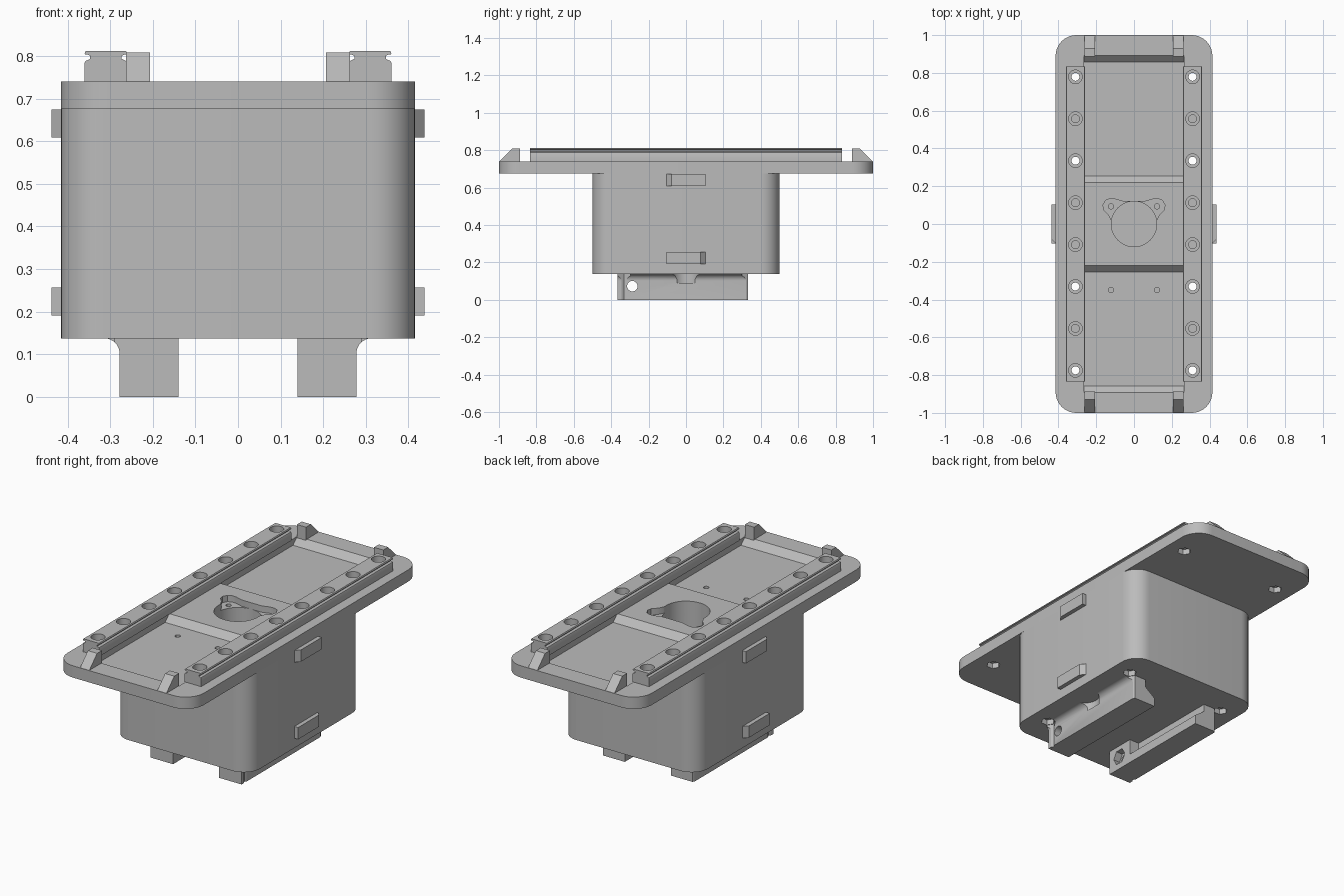
import bpy, bmesh, math
from mathutils import Vector

cube = bpy.data.objects.get("Cube")
if cube:
    bpy.data.objects.remove(cube, do_unlink=True)

grey = bpy.data.materials.new("plain_grey")
grey.use_nodes = True
grey.diffuse_color = (0.5, 0.5, 0.5, 1)
grey.node_tree.nodes["Principled BSDF"].inputs["Base Color"].default_value = (0.5, 0.5, 0.5, 1)

TOP, UNDER, FLOOR = 0.74, 0.675, 0.137
BOLT_X = 0.31


def prism(name, pts, axis, lo, hi, side=1):
    """Extrude a closed outline along an axis; side=-1 mirrors it in x."""
    place = {"x": lambda a, b, t: (t, a, b),
             "y": lambda a, b, t: (a, t, b),
             "z": lambda a, b, t: (a, b, t)}[axis]
    bm = bmesh.new()
    rings = []
    for t in (lo, hi):
        ring = []
        for a, b in pts:
            x, y, z = place(a, b, t)
            ring.append(bm.verts.new((x * side, y, z)))
        rings.append(ring)
        bm.faces.new(ring)
    n = len(pts)
    for i in range(n):
        j = (i + 1) % n
        bm.faces.new((rings[0][i], rings[0][j], rings[1][j], rings[1][i]))
    bmesh.ops.recalc_face_normals(bm, faces=bm.faces)
    mesh = bpy.data.meshes.new(name)
    bm.to_mesh(mesh)
    bm.free()
    mesh.materials.append(grey)
    obj = bpy.data.objects.new(name, mesh)
    bpy.context.collection.objects.link(obj)
    return obj


def circle(a, b, r, n=24):
    return [(a + r * math.cos(2 * math.pi * i / n),
             b + r * math.sin(2 * math.pi * i / n)) for i in range(n)]


def rounded(w, h, r, n=10):
    pts = []
    for k, (sx, sy) in enumerate(((1, 1), (-1, 1), (-1, -1), (1, -1))):
        for i in range(n + 1):
            ang = math.pi / 2 * (k + i / n)
            pts.append((sx * (w - r) + r * math.cos(ang), sy * (h - r) + r * math.sin(ang)))
    return pts


def cut(obj, cutters):
    """Subtract outlines (each a tuple of prism arguments) and bake the result."""
    tools = [prism("cutter", *c) for c in cutters]
    for tool in tools:
        tool.hide_render = True
        mod = obj.modifiers.new("cut", "BOOLEAN")
        mod.operation, mod.solver, mod.object = "DIFFERENCE", "EXACT", tool
    deps = bpy.context.evaluated_depsgraph_get()
    mesh = bpy.data.meshes.new_from_object(obj.evaluated_get(deps))
    obj.modifiers.clear()
    obj.data = mesh
    for tool in tools:
        bpy.data.objects.remove(tool, do_unlink=True)


def smooth(obj):
    bpy.ops.object.select_all(action="DESELECT")
    obj.select_set(True)
    bpy.context.view_layer.objects.active = obj
    bpy.ops.object.shade_smooth_by_angle(angle=math.radians(30))


# Bolt positions: every row has eight, four of which pass right through
bolt_ys = [-0.775 + 0.222 * i for i in range(8)]
edge_ys = [bolt_ys[0], bolt_ys[7]]
body_ys = [bolt_ys[2], bolt_ys[5]]
blind_ys = [bolt_ys[i] for i in (1, 3, 4, 6)]

# Outline of the eared pocket in the middle of the plate
half = [(0.06, 0.12), (0.1, 0.132), (0.125, 0.135), (0.15, 0.125), (0.164, 0.1),
        (0.16, 0.075), (0.135, 0.05), (0.12, 0.02), (0.1, -0.05)]
ears = half + [(-x, y) for x, y in reversed(half)]

# Top plate with sloped recesses, pocket and bolt holes
plate = prism("top_plate", rounded(0.415, 1.0, 0.11), "z", UNDER, TOP)
cuts = [(circle(0, 0, 0.12, 48), "z", 0.6, 0.8), (ears, "z", 0.705, 0.8)]
for s in (1, -1):
    slope = [(0.22, 0.78), (0.22, TOP), (0.255, 0.705), (0.857, 0.705), (0.893, TOP), (0.893, 0.78)]
    cuts.append(([(s * y, z) for y, z in slope], "x", -0.265, 0.265))
    cuts.append((circle(s * 0.122, -0.35, 0.014, 16), "z", 0.685, 0.8))
    cuts.append((circle(s * 0.122, 0.093, 0.014, 16), "z", 0.685, 0.8))
    for y in edge_ys + body_ys:
        cuts.append((circle(s * BOLT_X, y, 0.021), "z", 0.6, 0.8))
    for y in edge_ys:
        cuts.append((circle(s * BOLT_X, y, 0.036, 6), "z", 0.6, 0.705))
cut(plate, cuts)
smooth(plate)

# Main body with long bolt holes and hexagonal nut pockets underneath
body = prism("body", rounded(0.415, 0.5, 0.1), "z", FLOOR, UNDER)
cuts = [(circle(0, 0, 0.12, 48), "z", 0.6, 0.8)]
for s in (1, -1):
    for y in body_ys:
        cuts.append((circle(s * BOLT_X, y, 0.021), "z", 0.0, 0.8))
        cuts.append((circle(s * BOLT_X, y, 0.036, 6), "z", 0.0, 0.167))
cut(body, cuts)
smooth(body)

# Rail cross-section with a small groove below each edge of the head
rail_half = [(0.05, TOP), (0.05, 0.784), (0.048, 0.788), (0.043, 0.79), (0.037, 0.793),
             (0.037, 0.8), (0.043, 0.803), (0.048, 0.803), (0.05, 0.806), (0.047, 0.812)]
rail_pts = ([(BOLT_X + x, z) for x, z in rail_half]
            + [(BOLT_X - x, z) for x, z in reversed(rail_half)])

# Foot cross-section with an outer fillet where it meets the body
foot_pts = [(0.14, FLOOR), (0.14, 0), (0.278, 0), (0.278, FLOOR - 0.035)]
foot_pts += [(0.313 - 0.035 * math.cos(a), FLOOR - 0.035 + 0.035 * math.sin(a))
             for a in (math.pi / 2 * i / 8 for i in range(1, 9))]
undercut = [(0.1, 0.15), (0.2, 0.15), (0.2, 0.095), (0.14, 0.05), (0.1, 0.05)]

for s, label in ((1, "left"), (-1, "right")):
    # Rails with counterbored holes
    rail = prism(label + "_rail", rail_pts, "y", -0.835, 0.835, s)
    cuts = []
    for y in bolt_ys:
        cuts.append((circle(BOLT_X, y, 0.036), "z", 0.775, 0.9, s))
        depth = 0.745 if y in blind_ys else 0.7
        cuts.append((circle(BOLT_X, y, 0.021), "z", depth, 0.9, s))
    cut(rail, cuts)
    smooth(rail)

    # Feet with undercut slide channel, cross bolt and nut pockets
    foot = prism(label + "_foot", foot_pts, "y", -0.365, 0.332, s)
    cuts = [(undercut, "y", -0.2, 0.4, s),
            (circle(-0.287, 0.073, 0.028), "x", 0.1, 0.4, s),
            (circle(-0.287, 0.073, 0.045, 6), "x", 0.1, 0.18, s),
            (circle(0.335, 0, 0.075), "z", 0.09, 0.2, s)]
    cuts += [(circle(BOLT_X, y, 0.04, 6), "z", -0.1, 0.2, s) for y in body_ys]
    cut(foot, cuts)
    smooth(foot)

    # Side lugs, each bevelled at one end
    for level, z, d in (("upper", 0.609, 1), ("lower", 0.191, -1)):
        lug = [(0.40, -0.103 * d), (0.415, -0.103 * d), (0.438, -0.078 * d),
               (0.438, 0.103 * d), (0.40, 0.103 * d)]
        prism(label + "_" + level + "_lug", lug, "z", z, z + 0.065, s)

    # End hooks with sloped outer tops
    for d, end in ((-1, "front"), (1, "back")):
        hook = [(0.888, 0.73), (0.888, 0.808), (0.93, 0.808), (0.998, TOP), (0.998, 0.73)]
        prism(label + "_" + end + "_hook", [(d * y, z) for y, z in hook], "x", 0.207, 0.263, s)
